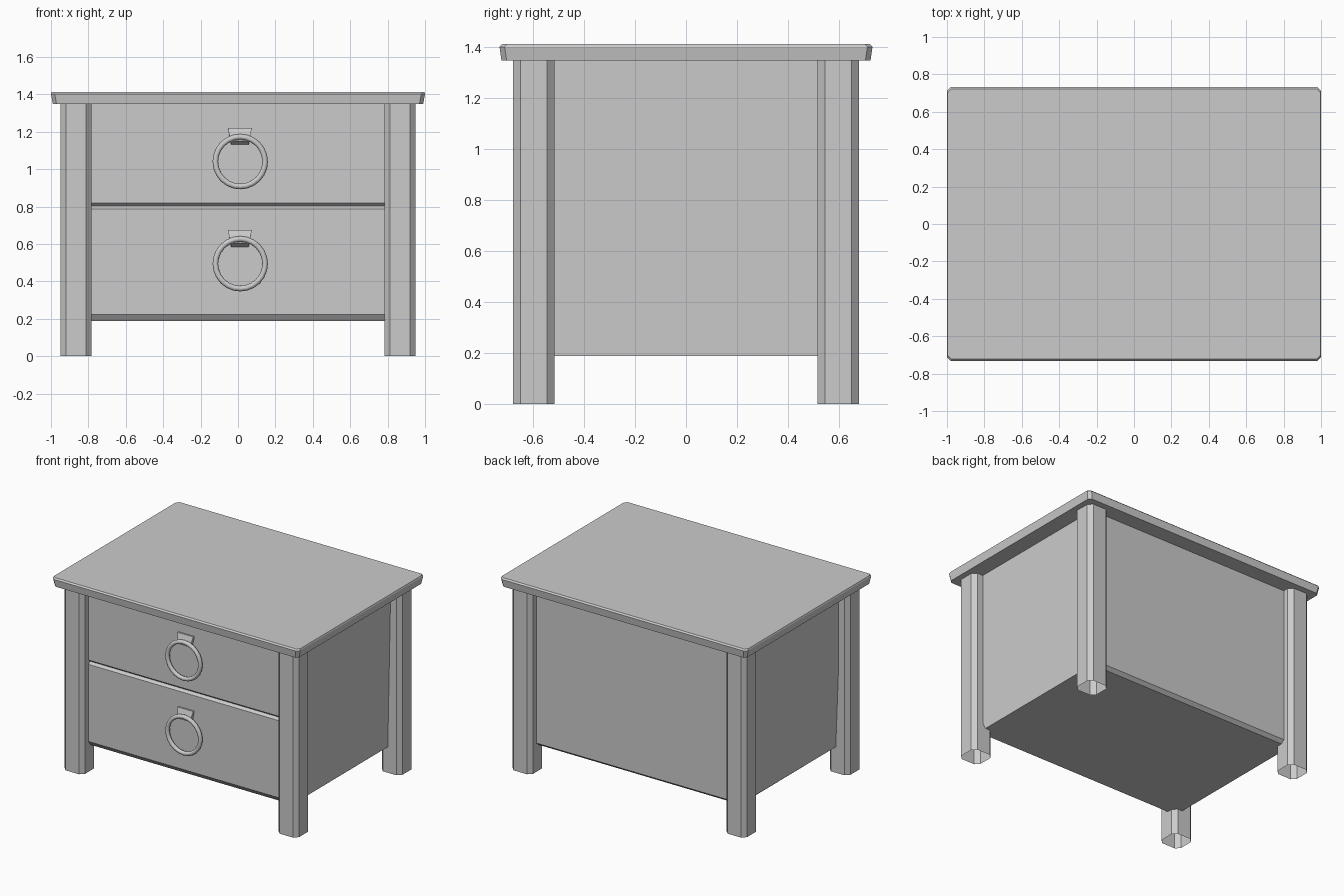
import bpy, bmesh
from math import radians

if "Cube" in bpy.data.objects:
    bpy.data.objects.remove(bpy.data.objects["Cube"])


def finish(name, bm, normals=True):
    if normals:
        bmesh.ops.recalc_face_normals(bm, faces=bm.faces)
    me = bpy.data.meshes.new(name)
    bm.to_mesh(me)
    bm.free()
    ob = bpy.data.objects.new(name, me)
    bpy.context.collection.objects.link(ob)
    return ob


def octagon(hx, hy, c):
    """Rectangle with cut corners, counter-clockwise."""
    return [(hx, -hy + c), (hx, hy - c), (hx - c, hy), (-hx + c, hy),
            (-hx, hy - c), (-hx, -hy + c), (-hx + c, -hy), (hx - c, -hy)]


def loft(name, rings, cap_start=True, cap_end=True):
    """Skin a stack of equal-length point rings."""
    bm = bmesh.new()
    rows = [[bm.verts.new(p) for p in r] for r in rings]
    n = len(rows[0])
    for a, b in zip(rows, rows[1:]):
        for i in range(n):
            j = (i + 1) % n
            bm.faces.new((a[i], a[j], b[j], b[i]))
    if cap_start:
        bm.faces.new(rows[0][::-1])
    if cap_end:
        bm.faces.new(rows[-1])
    return finish(name, bm)


# Table top: tapered slab with bevelled upper edge and cut corners
layers = [(0.99, 0.724, 1.348), (1.0, 0.732, 1.402), (0.996, 0.722, 1.412)]
loft("table_top", [[(x, y, z) for x, y in octagon(hx, hy, 0.02)]
                   for hx, hy, z in layers])

# Legs: octagonal posts, open at the underside
for sx, xn in ((-1, "left"), (1, "right")):
    for sy, yn in ((-1, "front"), (1, "back")):
        loft(f"{yn}_{xn}_leg",
             [[(x + sx * 0.866, y + sy * 0.597, z)
               for x, y in octagon(0.083, 0.081, 0.029)] for z in (0, 1.35)],
             cap_start=False)

# Cabinet: side profile with a V groove between drawers and a bevelled underside
profile = [(-0.61, 1.35), (-0.61, 0.818), (-0.592, 0.802), (-0.61, 0.786),
           (-0.61, 0.222), (-0.585, 0.188), (0.585, 0.188), (0.61, 0.21),
           (0.61, 1.35)]
loft("cabinet", [[(s * (0.85 if z < 0.2 else 0.873), y, z) for y, z in profile]
                 for s in (-1, 1)])

# Drawer pulls: wedge-shaped mount and hanging ring
for name, z in (("upper", 1.04), ("lower", 0.494)):
    section = [(-0.605, 0.18, 0.064), (-0.622, 0.18, 0.064),
               (-0.645, 0.11, 0.05), (-0.605, 0.088, 0.047)]
    loft(f"{name}_pull_mount",
         [[(0.01 + s * w, y, z + dz) for y, dz, w in section] for s in (-1, 1)])
    bpy.ops.mesh.primitive_torus_add(
        major_segments=24, minor_segments=10, major_radius=0.133,
        minor_radius=0.015, location=(0.012, -0.642, z),
        rotation=(radians(90), 0, 0))
    bpy.context.object.name = f"{name}_pull_ring"
    bpy.ops.object.shade_smooth_by_angle(angle=radians(50))
